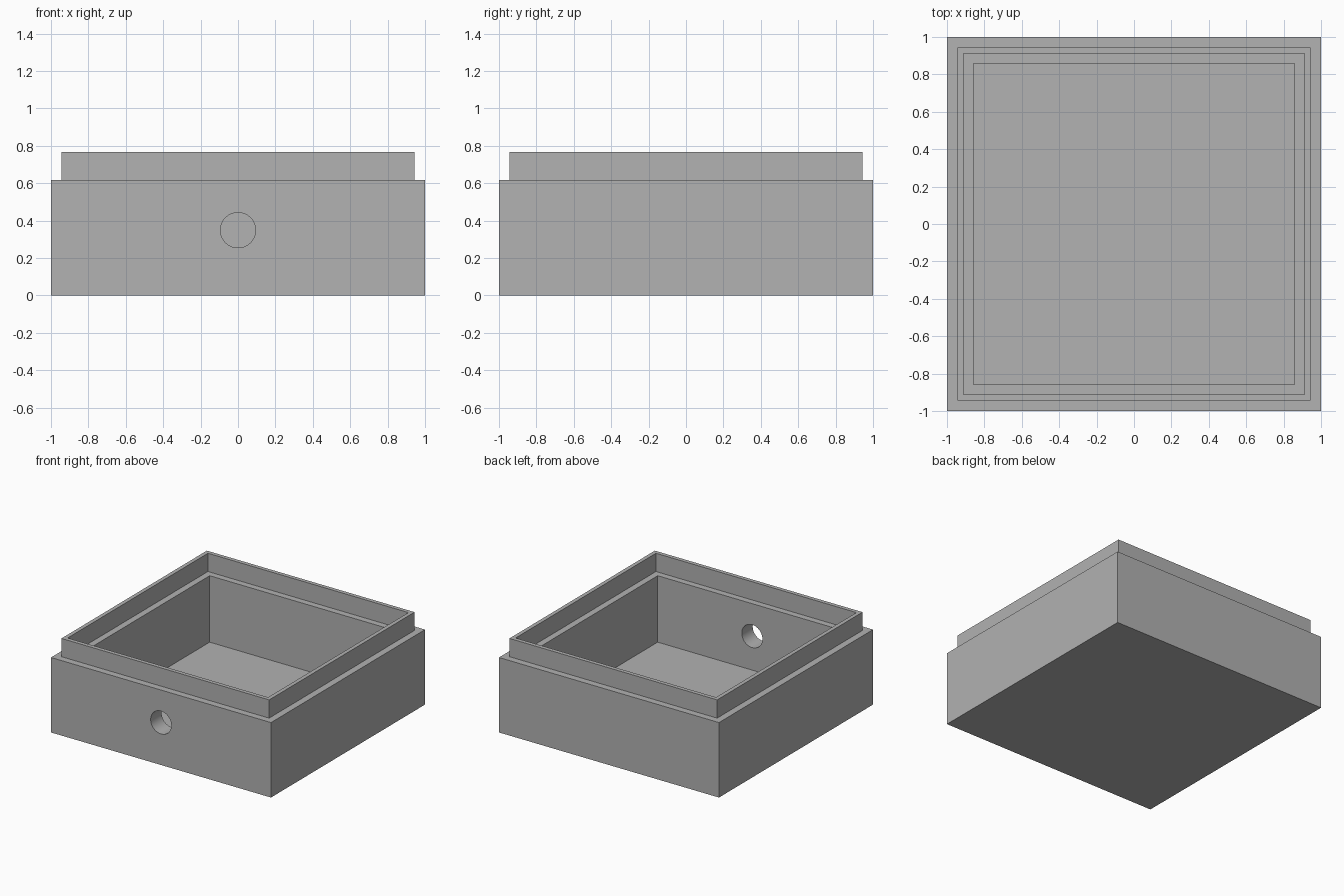
import bpy, bmesh, math

cube = bpy.data.objects.get("Cube")
if cube:
    bpy.data.objects.remove(cube, do_unlink=True)

# Dimensions
BODY, LIP_OUT, LIP_IN, CAVITY = 1.0, 0.944, 0.911, 0.858   # half widths
FLOOR, STEP, RIM = 0.07, 0.616, 0.766                      # heights
HOLE_RADIUS, HOLE_Z = 0.094, 0.349

# Single plain grey
grey = bpy.data.materials.new("plain_grey")
grey.use_nodes = True
colour = (0.445, 0.445, 0.445, 1)
grey.diffuse_color = colour
grey.node_tree.nodes["Principled BSDF"].inputs["Base Color"].default_value = colour


def square_loft(name, profile):
    """Loft square rings given as (half width, height) and cap both ends."""
    bm = bmesh.new()
    rings = [[bm.verts.new((sx * w, sy * w, z))
              for sx, sy in ((-1, -1), (1, -1), (1, 1), (-1, 1))]
             for w, z in profile]
    for low, high in zip(rings, rings[1:]):
        for i in range(4):
            j = (i + 1) % 4
            bm.faces.new((low[i], low[j], high[j], high[i]))
    bm.faces.new(rings[0][::-1])
    bm.faces.new(rings[-1])
    bmesh.ops.recalc_face_normals(bm, faces=bm.faces)
    mesh = bpy.data.meshes.new(name)
    bm.to_mesh(mesh)
    bm.free()
    obj = bpy.data.objects.new(name, mesh)
    bpy.context.collection.objects.link(obj)
    obj.data.materials.append(grey)
    return obj


# Box: outer wall, shoulder, raised lip, inner ledge, cavity and floor
box = square_loft("open_box", [
    (BODY, 0), (BODY, STEP), (LIP_OUT, STEP), (LIP_OUT, RIM),
    (LIP_IN, RIM), (LIP_IN, STEP), (CAVITY, STEP), (CAVITY, FLOOR)])

# Round hole through the front wall
bpy.ops.mesh.primitive_cylinder_add(
    vertices=64, radius=HOLE_RADIUS, depth=0.4,
    location=(0, -(BODY + CAVITY) / 2, HOLE_Z), rotation=(math.pi / 2, 0, 0))
cutter = bpy.context.object
cutter.name = "hole_cutter"
cutter.hide_render = True
cutter.data.materials.append(grey)

cut = box.modifiers.new("front_hole", 'BOOLEAN')
cut.operation = 'DIFFERENCE'
cut.solver = 'EXACT'
cut.object = cutter

bpy.ops.object.select_all(action='DESELECT')
box.select_set(True)
bpy.context.view_layer.objects.active = box
bpy.ops.object.modifier_apply(modifier=cut.name)
bpy.data.objects.remove(cutter, do_unlink=True)
bpy.ops.object.shade_smooth_by_angle(angle=math.radians(30))
